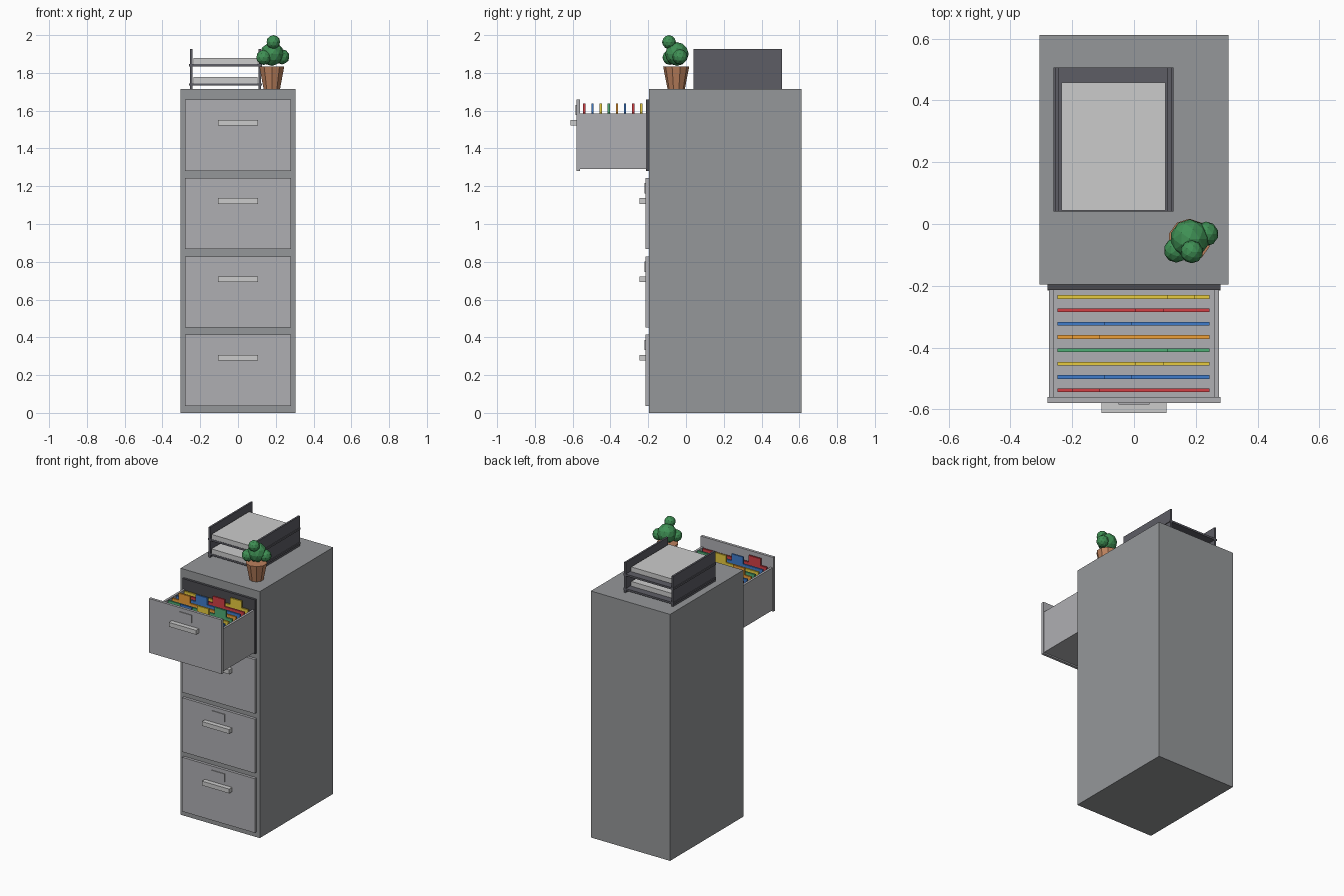
import bpy
import bmesh

if "Cube" in bpy.data.objects:
    bpy.data.objects.remove(bpy.data.objects["Cube"])


def material(name, r, g, b):
    m = bpy.data.materials.new(name)
    m.diffuse_color = (r, g, b, 1)
    m.use_nodes = True
    m.node_tree.nodes["Principled BSDF"].inputs["Base Color"].default_value = m.diffuse_color
    return m


dark = material("dark_grey", 0.07, 0.07, 0.08)
tray_grey = material("tray_grey", 0.11, 0.11, 0.13)
body_grey = material("body_grey", 0.30, 0.31, 0.32)
front_grey = material("front_grey", 0.43, 0.43, 0.45)
handle_grey = material("handle_grey", 0.58, 0.58, 0.60)
paper = material("paper", 0.8, 0.8, 0.78)
clay = material("clay", 0.50, 0.22, 0.11)
leaf = material("leaf", 0.05, 0.28, 0.09)
red = material("red", 0.65, 0.05, 0.06)
blue = material("blue", 0.05, 0.20, 0.60)
yellow = material("yellow", 0.80, 0.60, 0.05)
green = material("green", 0.08, 0.42, 0.18)
orange = material("orange", 0.85, 0.35, 0.04)


def boxes(name, extents, mat):
    """One object made of boxes given as (x0, x1, y0, y1, z0, z1)."""
    bm = bmesh.new()
    for x0, x1, y0, y1, z0, z1 in extents:
        for v in bmesh.ops.create_cube(bm, size=1)["verts"]:
            v.co = (x1 if v.co.x > 0 else x0,
                    y1 if v.co.y > 0 else y0,
                    z1 if v.co.z > 0 else z0)
    me = bpy.data.meshes.new(name)
    bm.to_mesh(me)
    bm.free()
    ob = bpy.data.objects.new(name, me)
    bpy.context.collection.objects.link(ob)
    me.materials.append(mat)
    return ob


# Cabinet body
TOP = 1.716
boxes("cabinet_body", [(-0.305, 0.305, -0.196, 0.611, 0, TOP)], body_grey)

# Drawer fronts, handles and label holders; the top drawer is pulled out
for i in range(4):
    z = 0.037 + 0.4147 * i
    y = -0.579 if i == 3 else -0.215
    boxes(f"drawer_front_{i + 1}", [(-0.28, 0.28, y, y + 0.019, z, z + 0.377)], front_grey)
    boxes(f"drawer_handle_{i + 1}", [(-0.105, 0.105, y - 0.032, y, z + 0.24, z + 0.27)], handle_grey)
    boxes(f"label_holder_{i + 1}", [(-0.05, 0.05, y - 0.005, y, z + 0.295, z + 0.35)], front_grey)

# Dark opening behind the open drawer
boxes("drawer_opening", [(-0.28, 0.28, -0.213, -0.196, 1.281, 1.658)], dark)

# Open drawer tray: two sides and a bottom
boxes("open_drawer_tray", [
    (-0.275, -0.259, -0.562, -0.212, 1.29, 1.586),
    (0.259, 0.275, -0.562, -0.212, 1.29, 1.586),
    (-0.259, 0.259, -0.562, -0.212, 1.29, 1.305)], front_grey)

# Hanging folders with staggered tabs
for i, mat in enumerate([red, blue, yellow, green, orange, blue, red, yellow]):
    y = -0.538 + 0.0431 * i
    x = -0.155 + 0.1025 * (i % 4)
    boxes(f"folder_{i + 1}", [
        (-0.247, 0.245, y - 0.006, y + 0.006, 1.305, 1.59),
        (x - 0.045, x + 0.045, y - 0.006, y + 0.006, 1.59, 1.638)], mat)

# Letter tray: side walls, two shelves and paper stacks
boxes("letter_tray_walls", [
    (-0.255, -0.242, 0.041, 0.507, TOP, 1.926),
    (0.109, 0.122, 0.041, 0.507, TOP, 1.926)], tray_grey)
for i, z in enumerate((1.732, 1.833)):
    boxes(f"letter_tray_shelf_{i + 1}", [(-0.26, 0.127, 0.041, 0.507, z, z + 0.013)], tray_grey)
    boxes(f"paper_stack_{i + 1}", [(-0.235, 0.102, 0.043, 0.457, z + 0.013, z + 0.046)], paper)

# Plant pot
bpy.ops.mesh.primitive_cone_add(vertices=10, radius1=0.046, radius2=0.069, depth=0.117,
                                location=(0.179, -0.052, TOP + 0.0585))
pot = bpy.context.object
pot.name = "plant_pot"
pot.data.materials.append(clay)

# Faceted foliage clumps
for i, (x, y, z, r) in enumerate([
        (0.180, -0.048, 1.900, 0.063), (0.187, -0.090, 1.963, 0.037),
        (0.136, -0.085, 1.882, 0.040), (0.233, -0.032, 1.885, 0.040)]):
    bpy.ops.mesh.primitive_ico_sphere_add(subdivisions=2, radius=r, location=(x, y, z))
    clump = bpy.context.object
    clump.name = f"foliage_{i + 1}"
    clump.data.materials.append(leaf)
